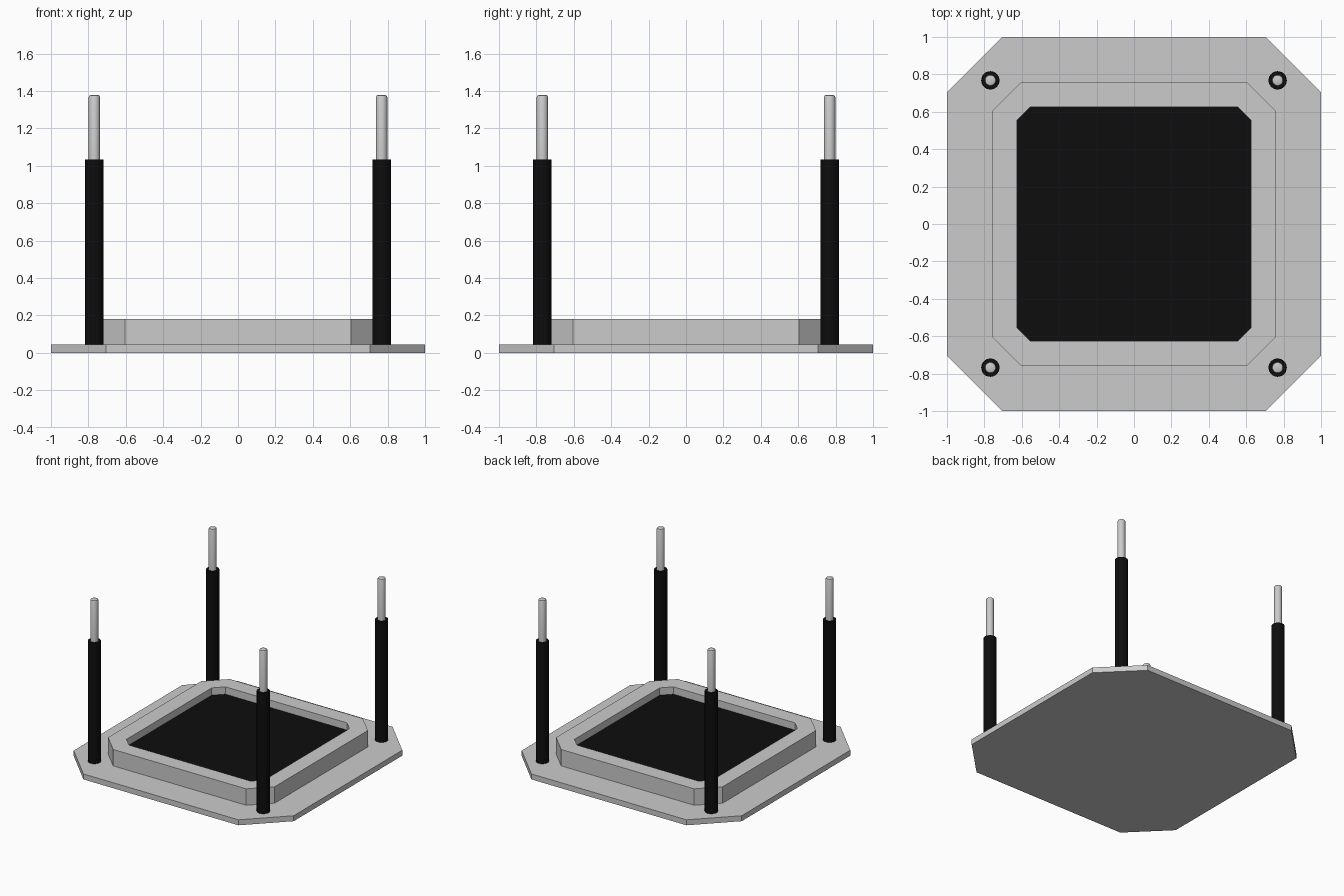
import bpy
import bmesh

if "Cube" in bpy.data.objects:
    bpy.data.objects.remove(bpy.data.objects["Cube"])

PLATE_TOP = 0.045
RIM_TOP = 0.18
POST = 0.768

black = bpy.data.materials.new("black")
black.diffuse_color = (0.004, 0.004, 0.004, 1)
black.use_nodes = True
black.node_tree.nodes["Principled BSDF"].inputs["Base Color"].default_value = black.diffuse_color


def octagon(half, corner):
    """Outline of a square with clipped corners, counter-clockwise."""
    pts = [(half, corner), (corner, half)]
    for _ in range(3):
        pts += [(-y, x) for x, y in pts[-2:]]
    return pts


def finish(name, bm, mat=None):
    bmesh.ops.recalc_face_normals(bm, faces=bm.faces)
    mesh = bpy.data.meshes.new(name)
    bm.to_mesh(mesh)
    bm.free()
    ob = bpy.data.objects.new(name, mesh)
    bpy.context.collection.objects.link(ob)
    if mat:
        mesh.materials.append(mat)
    return ob


def slab(name, outline, z0, z1, mat=None):
    bm = bmesh.new()
    face = bm.faces.new([bm.verts.new((x, y, z0)) for x, y in outline])
    ext = bmesh.ops.extrude_face_region(bm, geom=[face], use_keep_orig=True)
    top = [v for v in ext["geom"] if isinstance(v, bmesh.types.BMVert)]
    bmesh.ops.translate(bm, vec=(0, 0, z1 - z0), verts=top)
    return finish(name, bm, mat)


def ring(name, loops, mat=None):
    """Bridge a closed cycle of (outline, z) loops into a hollow solid."""
    bm = bmesh.new()
    rows = [[bm.verts.new((x, y, z)) for x, y in o] for o, z in loops]
    for a, b in zip(rows, rows[1:] + rows[:1]):
        n = len(a)
        for i in range(n):
            j = (i + 1) % n
            bm.faces.new((a[i], a[j], b[j], b[i]))
    return finish(name, bm, mat)


def rod(name, x, y, r, z0, z1, bevel, mat=None):
    bm = bmesh.new()
    bmesh.ops.create_cone(bm, cap_ends=True, segments=32, radius1=r, radius2=r, depth=z1 - z0)
    bmesh.ops.translate(bm, vec=(x, y, (z0 + z1) / 2), verts=bm.verts)
    if bevel:
        top = [e for e in bm.edges if all(v.co.z > z1 - 1e-4 for v in e.verts)]
        bmesh.ops.bevel(bm, geom=top, offset=bevel, segments=2, profile=0.5, affect='EDGES')
    ob = finish(name, bm, mat)
    bpy.ops.object.select_all(action='DESELECT')
    ob.select_set(True)
    bpy.context.view_layer.objects.active = ob
    bpy.ops.object.shade_smooth_by_angle()
    return ob


# Flat base plate
slab("base_plate", octagon(1.0, 0.705), 0, PLATE_TOP)

# Raised rim around the recess
outer, inner = octagon(0.757, 0.605), octagon(0.626, 0.553)
ring("raised_rim", [(outer, PLATE_TOP), (outer, RIM_TOP), (inner, RIM_TOP), (inner, PLATE_TOP)])

# Dark recessed panel
slab("recessed_panel", inner, PLATE_TOP, 0.12, black)

# Corner posts: black sleeve with a steel pin on top
for sx in (-1, 1):
    for sy in (-1, 1):
        side = ("front" if sy < 0 else "back") + ("_left" if sx < 0 else "_right")
        x, y = sx * POST, sy * POST
        rod(side + "_sleeve", x, y, 0.049, PLATE_TOP, 1.035, 0, black)
        rod(side + "_pin", x, y, 0.03, 1.0, 1.378, 0.01)
